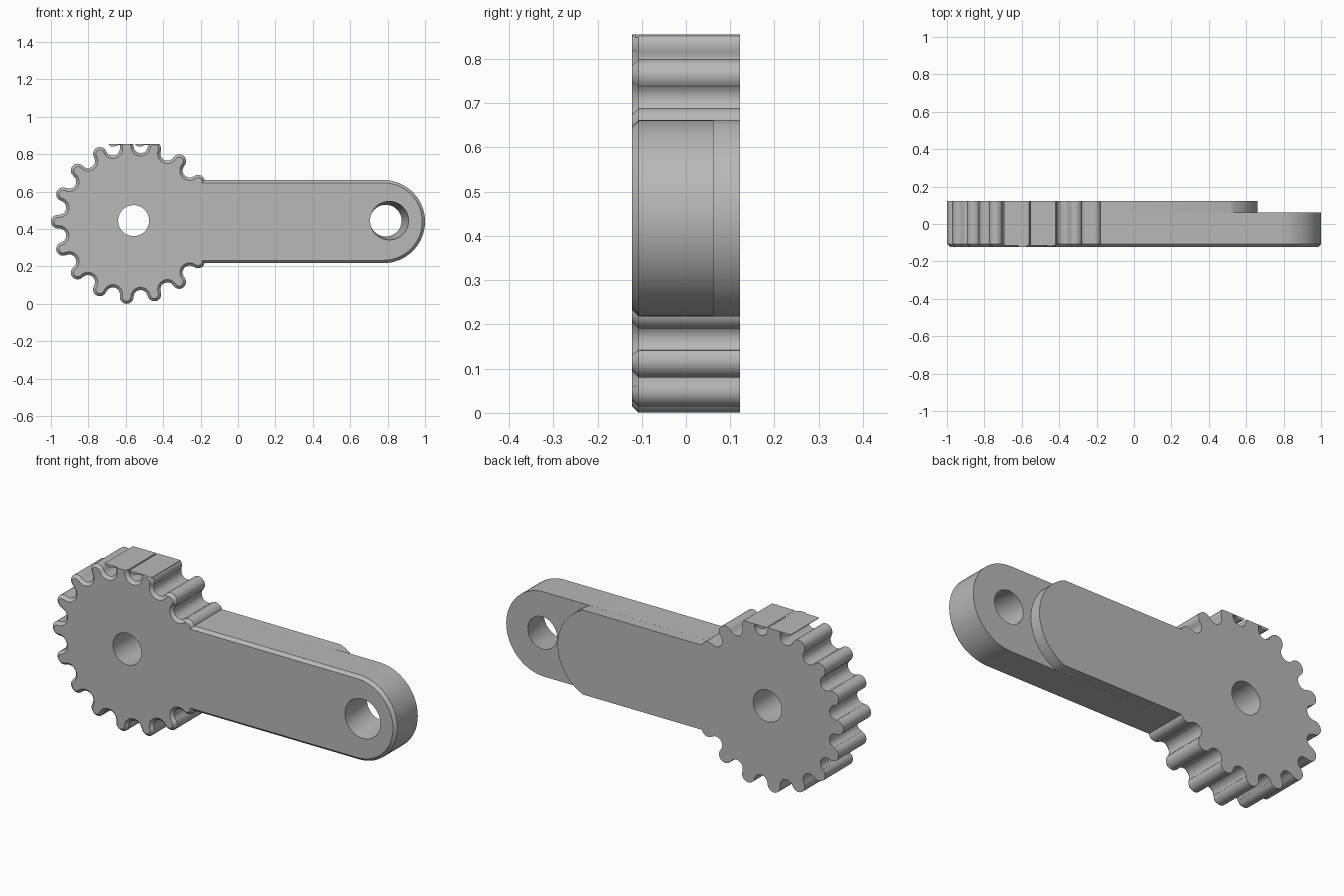
import bpy, bmesh
from math import sin, cos, pi, radians

if "Cube" in bpy.data.objects:
    bpy.data.objects.remove(bpy.data.objects["Cube"])

grey = bpy.data.materials.new("mid_grey")
grey.use_nodes = True
colour = (0.48, 0.48, 0.48, 1)
grey.diffuse_color = colour
grey.node_tree.nodes["Principled BSDF"].inputs["Base Color"].default_value = colour

FRONT, BACK, STEP = -0.122, 0.122, 0.0625
CHAMFER = 0.015
CX, CZ = -0.558, 0.44            # gear centre
END_X, HALF = 0.778, 0.222       # arm end centre and half height
TEETH = 17


def arc(x, z, r, start, end, n):
    """Points on an arc in the XZ plane."""
    return [(x + r * cos(start + (end - start) * i / n),
             z + r * sin(start + (end - start) * i / n)) for i in range(n + 1)]


def loft(name, rings):
    """Solid through a list of (y, profile) with equal point counts."""
    bm = bmesh.new()
    loops = [[bm.verts.new((x, y, z)) for x, z in prof] for y, prof in rings]
    n = len(loops[0])
    for a, b in zip(loops, loops[1:]):
        for i in range(n):
            j = (i + 1) % n
            bm.faces.new((a[i], a[j], b[j], b[i]))
    bm.faces.new(loops[0])
    bm.faces.new(loops[-1])
    bmesh.ops.recalc_face_normals(bm, faces=bm.faces)
    mesh = bpy.data.meshes.new(name)
    bm.to_mesh(mesh)
    bm.free()
    mesh.materials.append(grey)
    ob = bpy.data.objects.new(name, mesh)
    bpy.context.collection.objects.link(ob)
    return ob


def boolean(target, tool, operation):
    """Apply a boolean and remove the tool."""
    mod = target.modifiers.new(operation, 'BOOLEAN')
    mod.operation, mod.object, mod.solver = operation, tool, 'EXACT'
    bpy.context.view_layer.objects.active = target
    bpy.ops.object.modifier_apply(modifier=mod.name)
    bpy.data.objects.remove(tool)


def gear_profile(inset):
    """Round tooth tips joined by round gaps."""
    pts, pitch, r = [], 2 * pi / TEETH, 0.405
    tip, gap = pi / 2 + pitch / 4, pi / 2 - pitch / 4
    for k in range(TEETH):
        a = pi + k * pitch
        b = a + pitch / 2
        pts += arc(CX + r * cos(a), CZ + r * sin(a), 0.0365 - inset, a - tip, a + tip, 12)
        pts += arc(CX + r * cos(b), CZ + r * sin(b), 0.0375 + inset,
                   b + pi + gap, b + pi - gap, 12)
    return pts


def arm_profile(inset):
    h = HALF - inset
    return [(-0.32, CZ + h), (-0.32, CZ - h)] + arc(END_X, CZ, h, -pi / 2, pi / 2, 32)


# Toothed wheel and arm with a chamfered front edge
def chamfered(name, profile, back):
    return loft(name, [(FRONT, profile(CHAMFER)), (FRONT + CHAMFER, profile(0)),
                       (back, profile(0))])


body = chamfered("gear_arm", gear_profile, BACK)
boolean(body, chamfered("arm", arm_profile, STEP), 'UNION')

# Thicker rear half of the arm with its curved end
bend = radians(67.5)
rear = [(-0.32, CZ + HALF), (-0.32, CZ - HALF)] + arc(0.42, CZ, 0.24, -bend, bend, 24)
boolean(body, loft("arm_rear", [(0, rear), (BACK, rear)]), 'UNION')

# Flattened top of the wheel
TOP = 0.855
box = [(-1, TOP), (0, TOP), (0, 1), (-1, 1)]
boolean(body, loft("top_cutter", [(-1, box), (1, box)]), 'DIFFERENCE')

# Shaft hole, and the tapered hole at the arm end
shaft = arc(CX, CZ + 0.005, 0.083, 0, 2 * pi, 40)[:-1]
boolean(body, loft("shaft_cutter", [(-0.3, shaft), (0.3, shaft)]), 'DIFFERENCE')
taper = [(y, arc(x, CZ + 0.005, r, 0, 2 * pi, 40)[:-1])
         for y, x, r in ((-0.13, 0.81, 0.104), (0.07, 0.789, 0.084))]
boolean(body, loft("pin_cutter", taper), 'DIFFERENCE')

# Thin flat ledges across the top gaps
ledge = [(0, 0), (0.012, -0.012), (0.035, -0.015), (0.055, -0.006),
         (0.134, -0.006), (0.134, 0)]
ledges = [loft("top_ledge_" + side, [(y, [(x0 + x, TOP + z) for x, z in ledge])
                                     for y in (FRONT + 0.008, BACK)])
          for side, x0 in (("right", -0.695), ("left", -0.553))]

# Smooth shading with sharp edges kept
bpy.ops.object.select_all(action='DESELECT')
for ob in [body] + ledges:
    ob.select_set(True)
bpy.context.view_layer.objects.active = body
bpy.ops.object.shade_smooth_by_angle(angle=radians(30))
